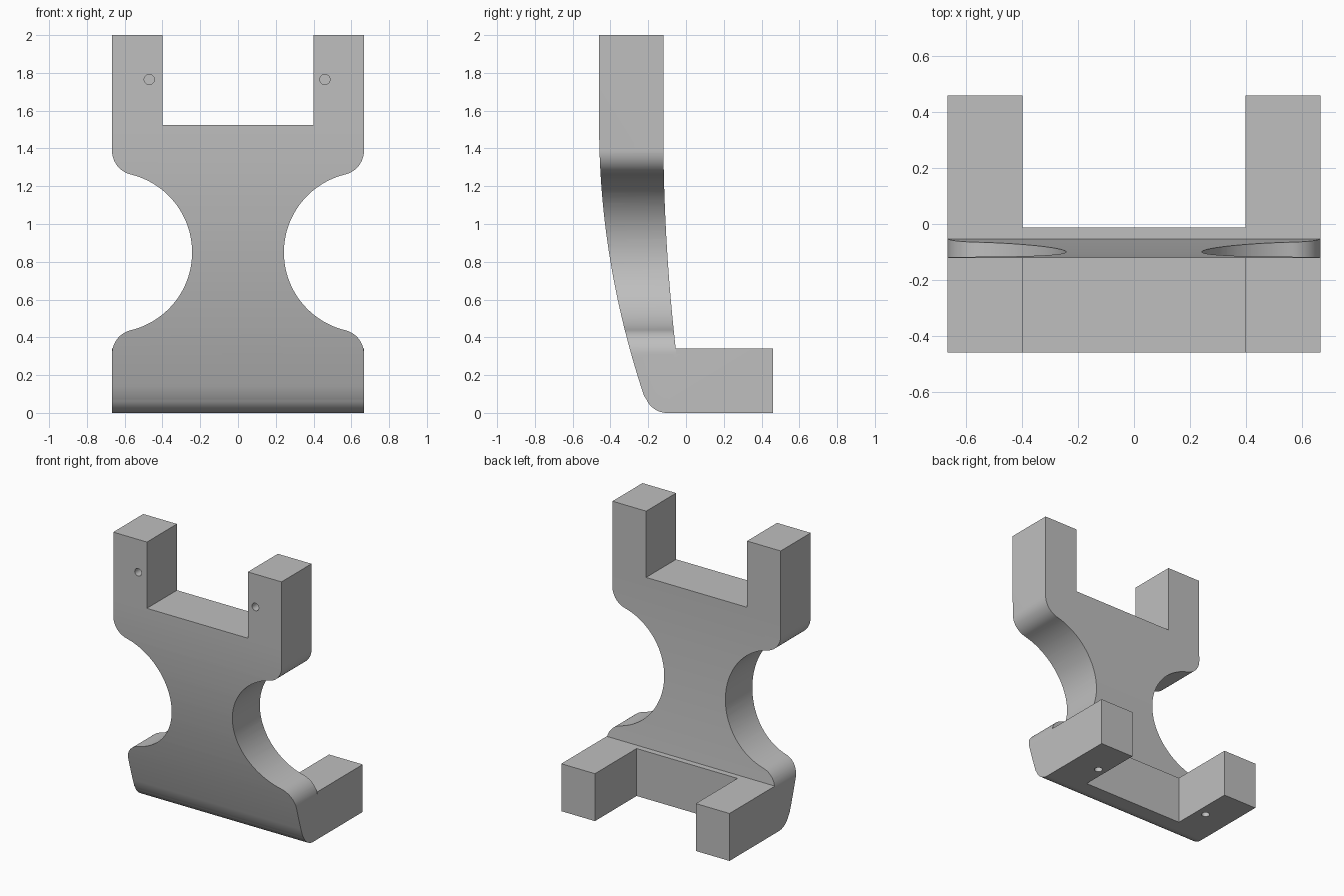
import bpy, bmesh, math
from mathutils import Vector

if "Cube" in bpy.data.objects:
    bpy.data.objects.remove(bpy.data.objects["Cube"])

grey = bpy.data.materials.new("plain grey")
grey.diffuse_color = (0.52, 0.52, 0.52, 1)
grey.use_nodes = True
grey.node_tree.nodes["Principled BSDF"].inputs["Base Color"].default_value = grey.diffuse_color


def prism(name, pts, shift):
    """Extrude a closed outline of 3D points along a vector."""
    bm = bmesh.new()
    face = bm.faces.new([bm.verts.new(p) for p in pts])
    out = bmesh.ops.extrude_face_region(bm, geom=[face])
    bmesh.ops.translate(bm, vec=Vector(shift),
                        verts=[g for g in out["geom"] if isinstance(g, bmesh.types.BMVert)])
    bmesh.ops.recalc_face_normals(bm, faces=bm.faces)
    me = bpy.data.meshes.new(name)
    bm.to_mesh(me)
    bm.free()
    me.materials.append(grey)
    ob = bpy.data.objects.new(name, me)
    bpy.context.collection.objects.link(ob)
    return ob


def box(name, x0, x1, y0, y1, z0, z1):
    return prism(name, [(x0, y0, z0), (x1, y0, z0), (x1, y1, z0), (x0, y1, z0)], (0, 0, z1 - z0))


def arc(cx, cz, r, a0, a1, n):
    """Points on a circle, angles in degrees."""
    return [(cx + r * math.cos(math.radians(a0 + (a1 - a0) * i / n)),
             cz + r * math.sin(math.radians(a0 + (a1 - a0) * i / n))) for i in range(n + 1)]


def cut(target, cutter):
    mod = target.modifiers.new("cut", 'BOOLEAN')
    mod.operation, mod.solver, mod.object = 'DIFFERENCE', 'EXACT', cutter
    bpy.context.view_layer.objects.active = target
    bpy.ops.object.modifier_apply(modifier=mod.name)
    bpy.data.objects.remove(cutter)


W = 0.667   # half width
N = 28      # steps along the bowed faces

# Side profile: bowed upright with a rounded heel and a foot
front = [(-0.46 + (1.52 - z) ** 2 / 8.6, z)
         for z in [1.52 - (1.52 - 0.09) * i / N for i in range(N + 1)]]
heel = arc(-0.10, 0.12, 0.12, 196, 270, 12)
back = [(-0.12 + (1.5 - z) ** 2 / 20.5, z)
        for z in [0.34 + (1.5 - 0.34) * i / N for i in range(N + 1)]]
profile = [(-0.46, 2)] + front + heel[1:] + [(0.46, 0), (0.46, 0.34)] + back + [(-0.12, 2)]
bracket = prism("bracket", [(-W, y, z) for y, z in profile], (2 * W, 0, 0))

# Round waist with filleted shoulders, cut on both sides
R, r, mid = 0.424, 0.13, 0.85
h = math.sqrt((R + r) ** 2 - r ** 2)
a = math.degrees(math.atan2(h, r))
upper = arc(W - r, mid + h, r, 0, a - 180 + 2 * (90 - a) - 0, 1)[:1]
upper = arc(W - r, mid + h, r, 0, -a, 14)
waist = arc(W, mid, R, 180 - a, 180 + a, 48)
lower = arc(W - r, mid - h, r, a, 0, 14)
outline = upper + waist[1:-1] + lower + [(W + 0.1, mid - h), (W + 0.1, mid + h)]
for s in (-1, 1):
    cut(bracket, prism("waist_cutter", [(s * x, -0.6, z) for x, z in outline], (0, 0.546, 0)))

# Gaps between the upper arms and between the foot arms
cut(bracket, box("upper_gap_cutter", -0.4, 0.4, -0.7, 0.2, 1.525, 2.2))
cut(bracket, box("foot_gap_cutter", -0.4, 0.4, -0.012, 0.7, -0.2, 0.6))

# Blind screw holes in the arm fronts and under the foot
for x in (-0.47, 0.46):
    ring = arc(0, 0, 0.027, 0, 345, 23)
    cut(bracket, prism("arm_hole_cutter", [(x + u, -0.6, 1.765 + v) for u, v in ring], (0, 0.32, 0)))
    cut(bracket, prism("foot_hole_cutter", [(x + u, 0.18 + v, -0.1) for u, v in ring], (0, 0, 0.28)))

bpy.ops.object.select_all(action='DESELECT')
bracket.select_set(True)
bpy.context.view_layer.objects.active = bracket
bpy.ops.object.shade_smooth_by_angle(angle=math.radians(30))
